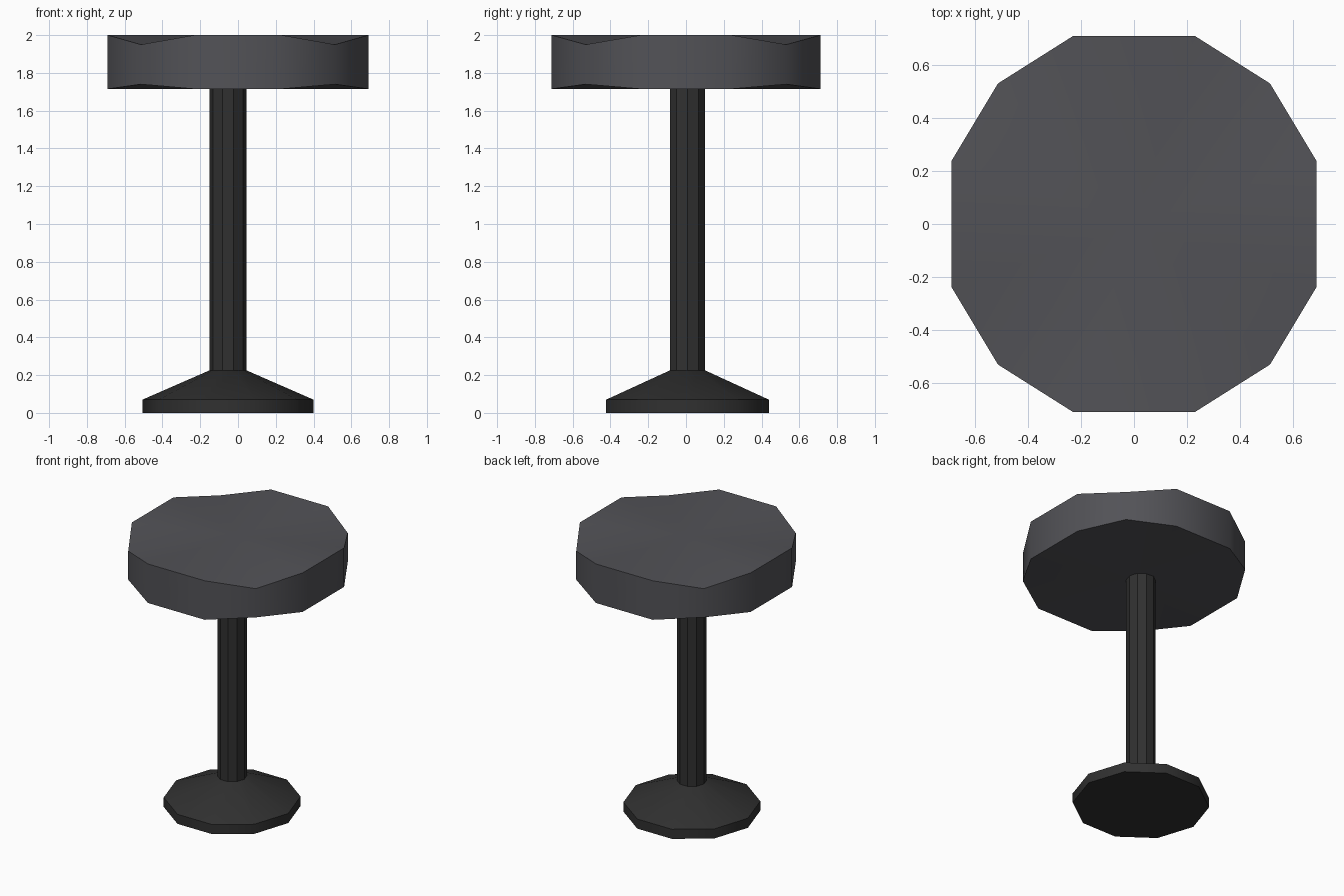
import bpy, bmesh
from math import sin, cos, pi, radians

if "Cube" in bpy.data.objects:
    bpy.data.objects.remove(bpy.data.objects["Cube"])


def material(name, color):
    m = bpy.data.materials.new(name)
    m.diffuse_color = color
    m.use_nodes = True
    m.node_tree.nodes["Principled BSDF"].inputs["Base Color"].default_value = m.diffuse_color
    return m


def loft(name, rings, mat, caps, smooth=None):
    """Skin a stack of rings, closing the ends with fans round a centre point."""
    bm = bmesh.new()
    loops = [[bm.verts.new(p) for p in ring] for ring in rings]
    n = len(loops[0])
    for lo, hi in zip(loops, loops[1:]):
        for i in range(n):
            j = (i + 1) % n
            bm.faces.new((lo[i], lo[j], hi[j], hi[i]))
    for loop, centre in zip((loops[0], loops[-1]), caps):
        c = bm.verts.new(centre)
        for i in range(n):
            bm.faces.new((loop[i], loop[(i + 1) % n], c))
    bmesh.ops.recalc_face_normals(bm, faces=bm.faces)
    me = bpy.data.meshes.new(name)
    bm.to_mesh(me)
    bm.free()
    me.materials.append(mat)
    ob = bpy.data.objects.new(name, me)
    bpy.context.collection.objects.link(ob)
    if smooth:
        bpy.ops.object.select_all(action='DESELECT')
        ob.select_set(True)
        bpy.context.view_layer.objects.active = ob
        bpy.ops.object.shade_smooth_by_angle(angle=radians(smooth))
    return ob


cushion = material("cushion_grey", (0.085, 0.085, 0.095, 1))
metal = material("dark_metal", (0.03, 0.03, 0.03, 1))

# Seat: twelve sides, with the four diagonal corners pinched in height
quarter = [(0.69, 0.24), (0.515, 0.532), (0.23, 0.712)]
outline = quarter + [(-x, y) for x, y in reversed(quarter)]
outline += [(-x, -y) for x, y in outline]


def seat_ring(z, corner_z):
    return [(x, y, corner_z if i % 3 == 1 else z)
            for i, (x, y) in enumerate(outline)]


loft("seat", [seat_ring(1.715, 1.74), seat_ring(2.0, 1.95)], cushion,
     [(0, 0, 1.715), (0, 0, 2.0)], smooth=40)

# Pole and flared foot: ten sides, slightly off the seat's centre
CX, CY = -0.053, 0.008


def ring(r, z, n=10):
    return [(CX + r * cos(2 * pi * i / n), CY + r * sin(2 * pi * i / n), z)
            for i in range(n)]


loft("pole", [ring(0.098, 0.2), ring(0.098, 1.725)], metal,
     [(CX, CY, 0.2), (CX, CY, 1.725)])
loft("foot", [ring(0.453, 0), ring(0.453, 0.07), ring(0.098, 0.225)], metal,
     [(CX, CY, 0), (CX, CY, 0.225)], smooth=40)
